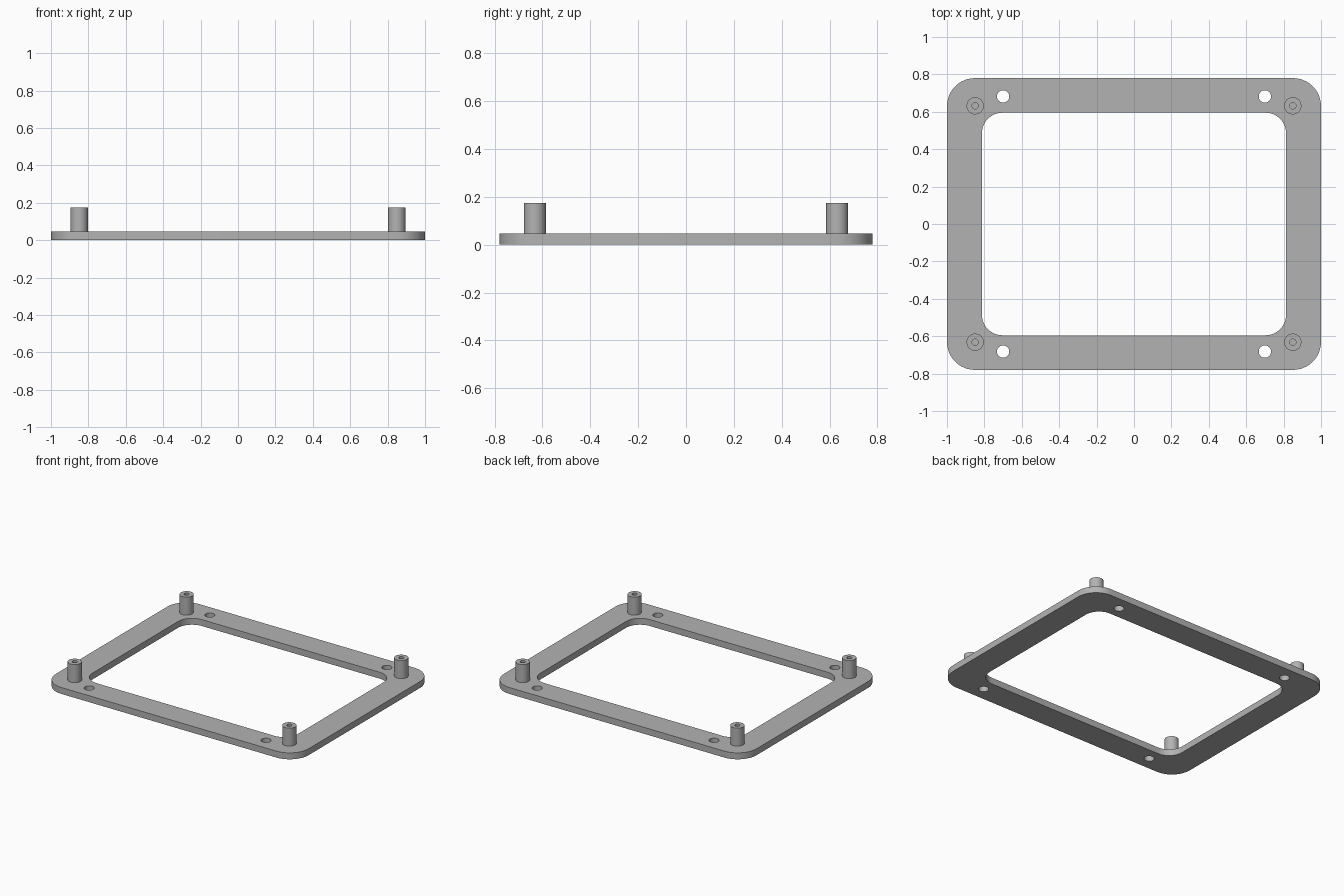
import bpy
from math import cos, sin, pi, radians

cube = bpy.data.objects.get("Cube")
if cube:
    bpy.data.objects.remove(cube, do_unlink=True)

PLATE_TOP = 0.046
POST_TOP = 0.175

grey = bpy.data.materials.new("plain grey")
grey.use_nodes = True
colour = (0.45, 0.45, 0.45, 1)
grey.diffuse_color = colour
grey.node_tree.nodes["Principled BSDF"].inputs["Base Color"].default_value = colour


def circle(x, y, r, n=32):
    return [(x + r * cos(2 * pi * i / n), y + r * sin(2 * pi * i / n)) for i in range(n)]


def rounded_rect(hx, hy, r, n=12):
    points = []
    for k, (sx, sy) in enumerate([(1, 1), (-1, 1), (-1, -1), (1, -1)]):
        for i in range(n + 1):
            a = pi / 2 * (k + i / n)
            points.append((sx * (hx - r) + r * cos(a), sy * (hy - r) + r * sin(a)))
    return points


def extrude_outlines(name, outlines, z0, z1):
    """Fill the first outline, leave the others as holes, extrude to a solid."""
    curve = bpy.data.curves.new(name, "CURVE")
    curve.dimensions = "2D"
    curve.fill_mode = "BOTH"
    curve.extrude = (z1 - z0) / 2
    for outline in outlines:
        spline = curve.splines.new("POLY")
        spline.points.add(len(outline) - 1)
        for point, (x, y) in zip(spline.points, outline):
            point.co = (x, y, 0, 1)
        spline.use_cyclic_u = True
    curve.materials.append(grey)
    obj = bpy.data.objects.new(name, curve)
    obj.location.z = (z0 + z1) / 2
    bpy.context.collection.objects.link(obj)
    bpy.ops.object.select_all(action="DESELECT")
    obj.select_set(True)
    bpy.context.view_layer.objects.active = obj
    bpy.ops.object.convert(target="MESH")
    # weld the caps to the walls
    bpy.ops.object.mode_set(mode="EDIT")
    bpy.ops.mesh.select_all(action="SELECT")
    bpy.ops.mesh.remove_doubles(threshold=0.0005)
    bpy.ops.mesh.normals_make_consistent(inside=False)
    bpy.ops.object.mode_set(mode="OBJECT")
    bpy.ops.object.shade_smooth_by_angle(angle=radians(30))
    return obj


corners = [("front_right", -1, -1), ("front_left", 1, -1),
           ("back_right", -1, 1), ("back_left", 1, 1)]

# Frame plate with rounded opening and four screw holes
extrude_outlines(
    "frame_plate",
    [rounded_rect(1.0, 0.78, 0.15), rounded_rect(0.813, 0.595, 0.11)]
    + [circle(sx * 0.70, sy * 0.682, 0.033) for _, sx, sy in corners],
    0, PLATE_TOP)

# Hollow standoff posts, one at each corner
for label, sx, sy in corners:
    x, y = sx * 0.849, sy * 0.632
    extrude_outlines(label + "_standoff", [circle(x, y, 0.046), circle(x, y, 0.017)],
                     PLATE_TOP, POST_TOP)
